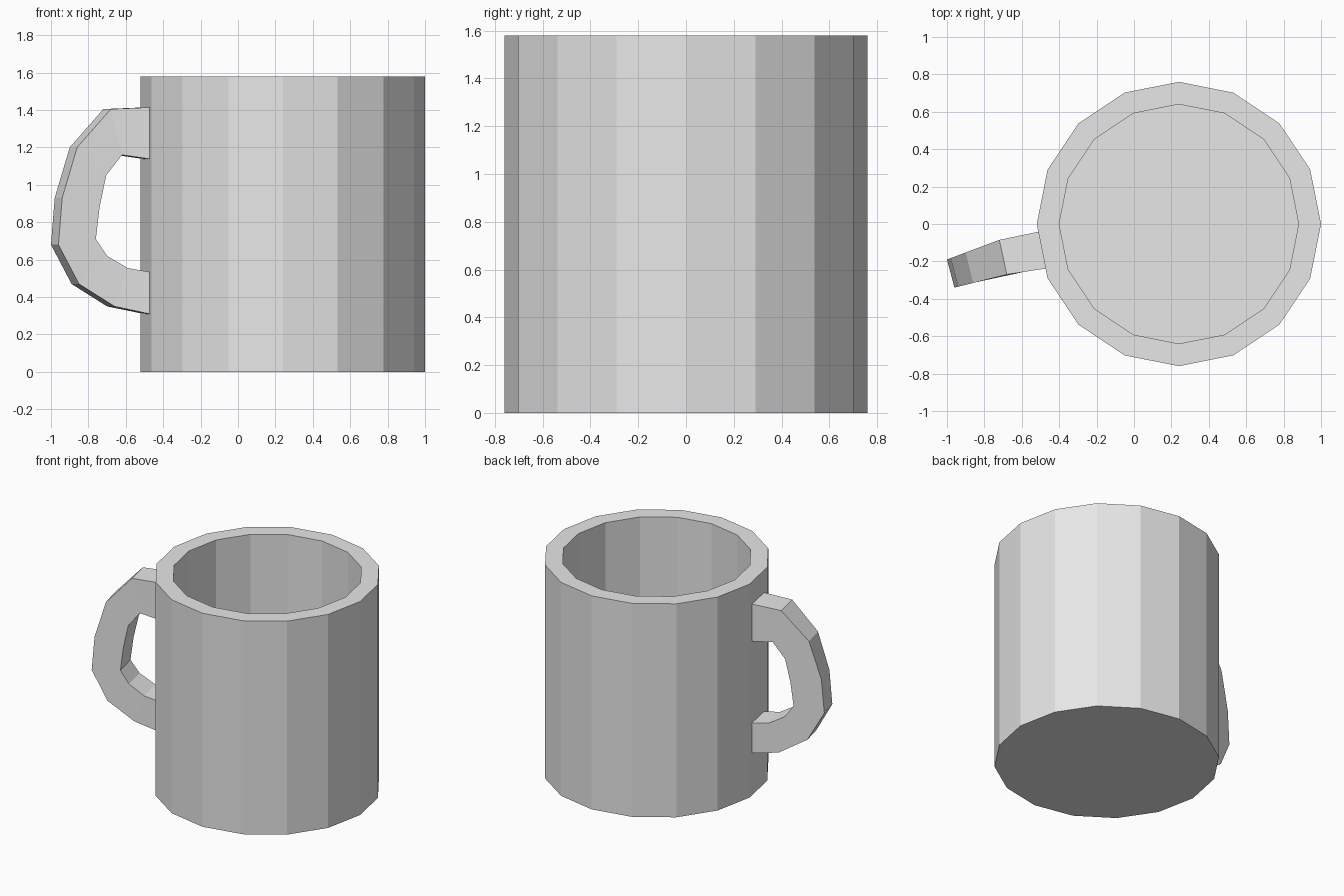
import bpy, math

if "Cube" in bpy.data.objects:
    bpy.data.objects.remove(bpy.data.objects["Cube"])

SIDES = 16
CENTRE_X = 0.24

glaze = bpy.data.materials.new("light grey glaze")
glaze.diffuse_color = (0.8, 0.8, 0.8, 1)
glaze.use_nodes = True
glaze.node_tree.nodes["Principled BSDF"].inputs["Base Color"].default_value = glaze.diffuse_color


def loft(name, loops):
    """Skin a chain of closed loops with quads and cap both ends."""
    n = len(loops[0])
    verts = [p for loop in loops for p in loop]
    faces = [(k * n + i, k * n + (i + 1) % n,
              (k + 1) * n + (i + 1) % n, (k + 1) * n + i)
             for k in range(len(loops) - 1) for i in range(n)]
    faces.append(tuple(reversed(range(n))))
    faces.append(tuple(range(len(verts) - n, len(verts))))
    mesh = bpy.data.meshes.new(name)
    mesh.from_pydata(verts, [], faces)
    mesh.materials.append(glaze)
    obj = bpy.data.objects.new(name, mesh)
    bpy.context.collection.objects.link(obj)
    return obj


def ring(r, z):
    return [(CENTRE_X + r * math.cos(math.tau * i / SIDES),
             r * math.sin(math.tau * i / SIDES), z) for i in range(SIDES)]


def lerp_y(x, pts):
    """Depth of a handle side at x, from points running outward (-x)."""
    for (x0, y0), (x1, y1) in zip(pts, pts[1:]):
        if x >= x1 or (x1, y1) == pts[-1]:
            return y0 + (y1 - y0) * (x - x0) / (x1 - x0)


# Mug body: outer wall, rim, inner wall and floor
loft("mug_body", [ring(0.76, 0), ring(0.76, 1.58), ring(0.64, 1.58), ring(0.64, 0.12)])

# Handle: outer and inner outlines (x, z) of its front side, top to bottom
outer = [(-0.45, 1.415), (-0.68, 1.405), (-0.86, 1.20), (-0.94, 0.93),
         (-0.96, 0.68), (-0.85, 0.47), (-0.66, 0.35), (-0.45, 0.305)]
inner = [(-0.45, 1.135), (-0.62, 1.16), (-0.705, 1.05), (-0.74, 0.88),
         (-0.76, 0.71), (-0.70, 0.62), (-0.59, 0.555), (-0.45, 0.53)]
front_side = [(-0.45, -0.235), (-0.68, -0.27), (-0.96, -0.34)]
back_side = [(-0.48, -0.035), (-0.72, -0.085), (-1.0, -0.19)]


def front(p):
    return (p[0], lerp_y(p[0], front_side), p[1])


def back(p):
    x = p[0] - (0.03 if p[0] > -0.5 else 0.04)
    return (x, lerp_y(x, back_side), p[1])


loft("handle", [[front(o), front(i), back(i), back(o)] for o, i in zip(outer, inner)])

# Make all normals face outward
import bmesh
for obj in bpy.context.collection.objects:
    bm = bmesh.new()
    bm.from_mesh(obj.data)
    bmesh.ops.recalc_face_normals(bm, faces=bm.faces)
    bm.to_mesh(obj.data)
    bm.free()
